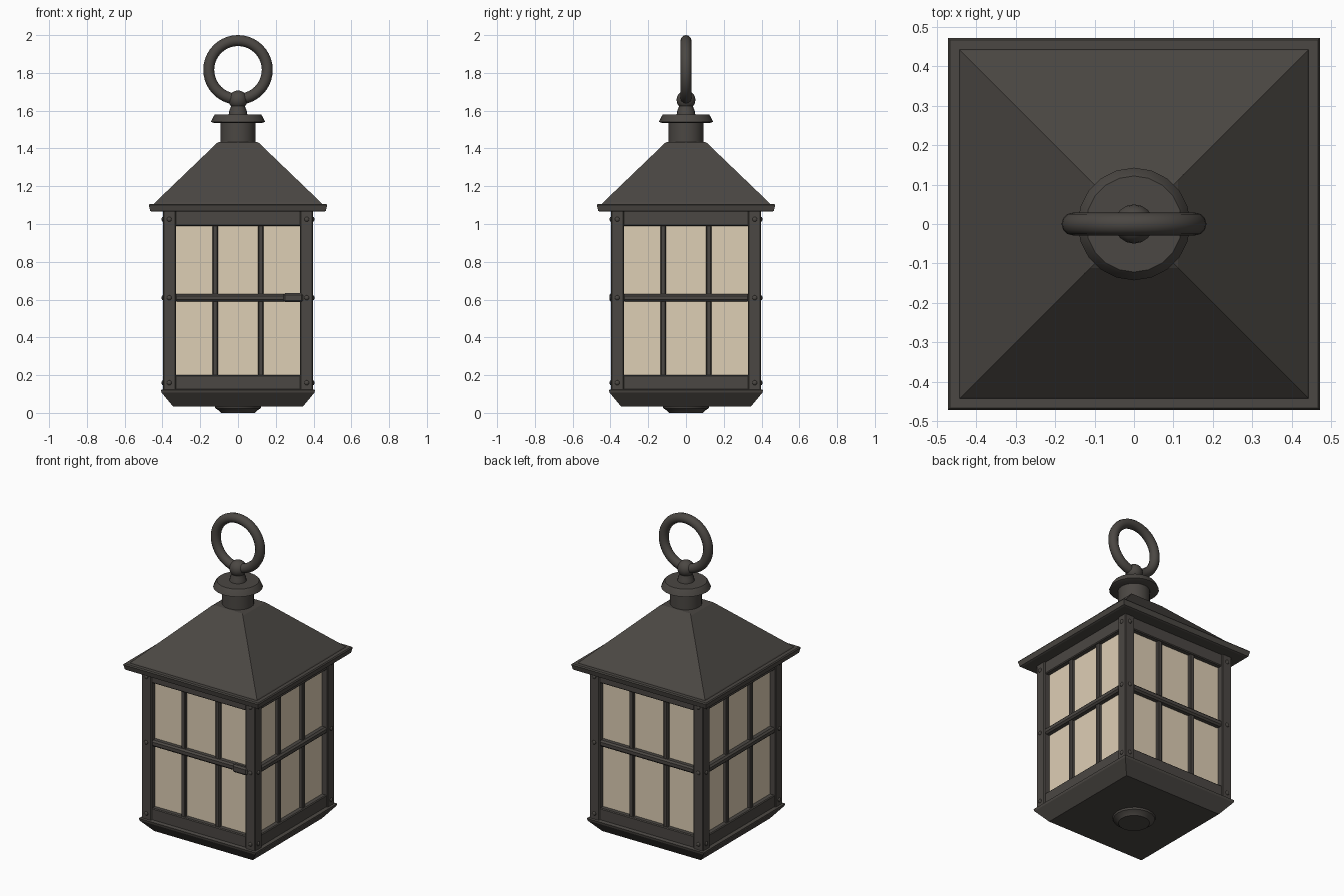
import bpy, bmesh, math
from mathutils import Matrix, Vector

if "Cube" in bpy.data.objects:
    bpy.data.objects.remove(bpy.data.objects["Cube"])


def material(name, color):
    m = bpy.data.materials.new(name)
    m.diffuse_color = color
    m.use_nodes = True
    m.node_tree.nodes["Principled BSDF"].inputs["Base Color"].default_value = m.diffuse_color
    return m


iron = material("dark_iron", (0.07, 0.063, 0.056, 1))
cream = material("cream_glass", (0.73, 0.62, 0.46, 1))


def finish(name, bm, mat=iron, bevel=0, smooth=None):
    bmesh.ops.recalc_face_normals(bm, faces=bm.faces)
    me = bpy.data.meshes.new(name)
    bm.to_mesh(me)
    bm.free()
    ob = bpy.data.objects.new(name, me)
    bpy.context.collection.objects.link(ob)
    me.materials.append(mat)
    if bevel:
        mod = ob.modifiers.new("bevel", 'BEVEL')
        mod.width, mod.segments = bevel, 1
    if smooth:
        bpy.ops.object.select_all(action='DESELECT')
        ob.select_set(True)
        bpy.context.view_layer.objects.active = ob
        bpy.ops.object.shade_smooth_by_angle(angle=math.radians(smooth))
    return ob


def loft(name, profile, sides=20, bevel=0):
    """Stack of (radius, z) rings; with 4 sides the radius is the half width."""
    bm = bmesh.new()
    square = sides == 4
    k, off = (math.sqrt(2), math.pi / 4) if square else (1, 0)
    rings = [[bm.verts.new((r * k * math.cos(off + i * math.tau / sides),
                            r * k * math.sin(off + i * math.tau / sides), z))
              for i in range(sides)] for r, z in profile]
    for a, b in zip(rings, rings[1:]):
        for i in range(sides):
            j = (i + 1) % sides
            bm.faces.new((a[i], a[j], b[j], b[i]))
    bm.faces.new(rings[0])
    bm.faces.new(rings[-1])
    return finish(name, bm, bevel=bevel, smooth=None if square else 40)


def box(bm, lo, hi, rot=Matrix()):
    lo, hi = Vector(lo), Vector(hi)
    bmesh.ops.create_cube(bm, size=1, matrix=rot @ Matrix.Translation((lo + hi) / 2)
                          @ Matrix.Diagonal((*(hi - lo), 1)))


TURNS = [Matrix.Rotation(k * math.pi / 2, 4, 'Z') for k in range(4)]


def four_sides(name, boxes, mat=iron, bevel=0.005):
    bm = bmesh.new()
    for rot in TURNS:
        for lo, hi in boxes:
            box(bm, lo, hi, rot)
    return finish(name, bm, mat, bevel)


# base tray and its round foot
loft("base_tray", [(0.345, 0.035), (0.405, 0.108), (0.408, 0.122), (0.39, 0.127)], 4)
loft("bottom_foot", [(0.09, 0), (0.1, 0.012), (0.12, 0.024), (0.125, 0.04)])

# frame: corner posts, rails, glazing bars and glass
four_sides("corner_posts", [((-0.397, -0.397, 0.115), (-0.328, -0.328, 1.075))])
four_sides("frame_rails", [((-0.335, -0.388, z0), (0.335, -0.335, z1))
                           for z0, z1 in ((0.12, 0.2), (0.99, 1.075))])
four_sides("glass_panes", [((-0.34, -0.358, 0.18), (0.34, -0.348, 1.0))], cream, 0)
four_sides("vertical_bars", [((x - 0.015, -0.378, 0.19), (x + 0.015, -0.345, 1.0))
                             for x in (-0.12, 0.12)])
four_sides("horizontal_bars", [((-0.335, -0.392, 0.59), (0.335, -0.345, 0.63))], bevel=0.01)

# latch on the front
bm = bmesh.new()
box(bm, (0.24, -0.405, 0.586), (0.345, -0.37, 0.635))
finish("front_latch", bm, bevel=0.01)

# domed screws on both faces of every post
bm = bmesh.new()
for rot in TURNS:
    for x in (-0.364, 0.364):
        for z in (0.16, 0.61, 1.025):
            bmesh.ops.create_uvsphere(
                bm, u_segments=10, v_segments=6, radius=0.013,
                matrix=rot @ Matrix.Translation((x, -0.397, z)) @ Matrix.Diagonal((1, 0.6, 1, 1)))
finish("post_screws", bm, smooth=40)

# roof
loft("roof_eave", [(0.455, 1.065), (0.465, 1.069), (0.472, 1.1), (0.467, 1.107), (0.445, 1.107)], 4)
loft("roof", [(0.448, 1.1), (0.44, 1.113), (0.112, 1.428), (0.1, 1.435)], 4)

# chimney, cap and stem
loft("chimney", [(0.092, 1.42), (0.092, 1.55)])
loft("chimney_cap", [(0.125, 1.534), (0.143, 1.541), (0.13, 1.57), (0.122, 1.58)])
loft("hanger_stem", [(0.05, 1.575), (0.046, 1.6), (0.036, 1.625), (0.036, 1.65)], 16)

# eye gripping the ring
bm = bmesh.new()
bmesh.ops.create_uvsphere(bm, u_segments=16, v_segments=10, radius=0.05,
                          matrix=Matrix.Translation((0, 0, 1.657)))
finish("hanger_eye", bm, smooth=50)

# hanging ring
bpy.ops.mesh.primitive_torus_add(major_radius=0.155, minor_radius=0.029, major_segments=40,
                                 minor_segments=12, location=(0, 0, 1.816),
                                 rotation=(math.pi / 2, 0, 0))
ring = bpy.context.object
ring.name = "hanging_ring"
ring.data.materials.append(iron)
bpy.ops.object.shade_smooth_by_angle(angle=math.radians(50))
